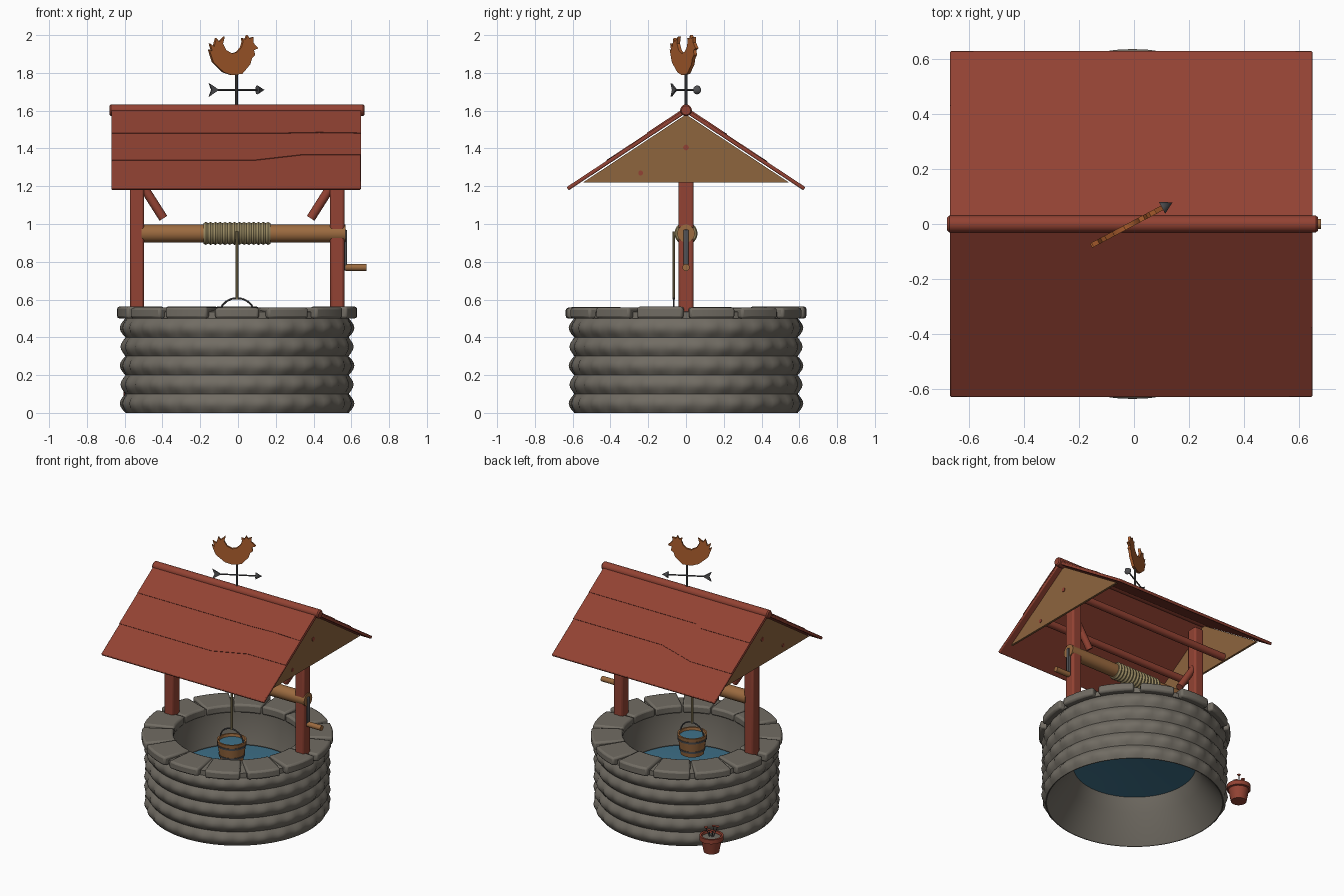
import bpy, bmesh, math, random
from mathutils import Vector, Matrix

if "Cube" in bpy.data.objects:
    bpy.data.objects.remove(bpy.data.objects["Cube"])

random.seed(4)
CX = -0.005


def mat(name, *rgb):
    m = bpy.data.materials.new(name)
    m.diffuse_color = (*rgb, 1)
    m.use_nodes = True
    m.node_tree.nodes["Principled BSDF"].inputs["Base Color"].default_value = m.diffuse_color
    return m


RED = mat("red painted wood", .29, .055, .033)
STONE = mat("grey stone", .165, .15, .125)
WOOD = mat("brown wood", .33, .145, .05)
PLANK = mat("tan plank", .27, .13, .048)
ORANGE = mat("orange metal", .42, .115, .027)
ROPE = mat("straw rope", .34, .27, .13)
WATER = mat("blue water", .05, .17, .26)
IRON = mat("dark iron", .085, .085, .09)


def make(name, bm, material, bevel=0, matrix=None):
    bmesh.ops.recalc_face_normals(bm, faces=bm.faces)
    me = bpy.data.meshes.new(name)
    bm.to_mesh(me)
    bm.free()
    me.materials.append(material)
    ob = bpy.data.objects.new(name, me)
    bpy.context.collection.objects.link(ob)
    if matrix:
        me.transform(matrix)
    if bevel:
        b = ob.modifiers.new("bevel", 'BEVEL')
        b.width, b.segments = bevel, 2
    return ob


def lathe(name, profile, material, at=(0, 0, 0), n=48, closed=False, rot=None):
    """Spin (radius, height) points around z; zero radius makes a cap centre."""
    bm = bmesh.new()
    rings = []
    for r, z in profile:
        k = 1 if r == 0 else n
        rings.append([bm.verts.new((r * math.cos(2 * math.pi * i / n),
                                    r * math.sin(2 * math.pi * i / n), z)) for i in range(k)])
    pairs = list(zip(rings, rings[1:])) + ([(rings[-1], rings[0])] if closed else [])
    for a, b in pairs:
        for i in range(n):
            j = (i + 1) % n
            q = [a[i % len(a)], a[j % len(a)], b[j % len(b)], b[i % len(b)]]
            bm.faces.new(list(dict.fromkeys(q)))
    return make(name, bm, material, matrix=Matrix.Translation(at) @ (rot or Matrix()))


def rod(name, a, b, r, material, r2=None, n=16):
    a, b = Vector(a), Vector(b)
    q = (b - a).to_track_quat('Z', 'Y').to_matrix().to_4x4()
    h = (b - a).length
    r2 = r if r2 is None else r2
    top = [(r2, h), (0, h)] if r2 else [(0, h)]
    return lathe(name, [(0, 0), (r, 0)] + top, material, a, n, rot=q)


def prism(name, pts, vec, material, bevel=0, matrix=None):
    """Extrude a polygon along a vector."""
    bm = bmesh.new()
    f = bm.faces.new([bm.verts.new(p) for p in pts])
    g = bmesh.ops.extrude_face_region(bm, geom=[f])
    vs = [v for v in g["geom"] if isinstance(v, bmesh.types.BMVert)]
    bmesh.ops.translate(bm, verts=vs, vec=vec)
    return make(name, bm, material, bevel, matrix)


def box(name, lo, hi, material, bevel=0):
    x, y, z = lo
    X, Y, Z = hi
    return prism(name, [(x, y, z), (X, y, z), (X, Y, z), (x, Y, z)], (0, 0, Z - z), material, bevel)


def pol(r, a, z=0):
    return (CX + r * math.cos(a), r * math.sin(a), z)


# Well wall: staggered bulging stones outside, smooth shaft inside
bm = bmesh.new()
N, ROWS, SUB = 112, 5, 6
rings = []
for k in range(ROWS * SUB + 1):
    row, t = divmod(k, SUB)
    bulge = math.sin(math.pi * t / SUB)
    ring = []
    for i in range(N):
        ang = 2 * math.pi * i / N
        side = abs(math.cos(14 * ang + (math.pi / 2 if row % 2 else 0)))
        ring.append(bm.verts.new(pol(.591 + bulge * (.014 + .016 * side), ang, .5 * k / (ROWS * SUB))))
    rings.append(ring)
for r, z in ((.43, .52), (.43, .4), (.405, .28), (.45, .18), (.585, 0)):
    rings.append([bm.verts.new(pol(r, 2 * math.pi * i / N, z)) for i in range(N)])
for a, b in zip(rings, rings[1:] + rings[:1]):
    for i in range(N):
        bm.faces.new((a[i], a[(i + 1) % N], b[(i + 1) % N], b[i]))
make("well_wall", bm, STONE)

# Rim: under ring and wedge stones with gaps opening outwards
lathe("rim_ring", [(.43, .5), (.6, .5), (.6, .535), (.43, .55)], STONE, (CX, 0, 0), 56, True)
S = 14
for s in range(S):
    mid = -math.pi / 2 + 2 * math.pi * s / S
    hi, ho = math.pi / S * .99, math.pi / S * random.uniform(.80, .9)
    inner = [pol(.425, mid + hi * t / 2, .5) for t in (-2, -1, 0, 1, 2)]
    outer = [pol(.637, mid + ho * t / 2, .5) for t in (2, 1, 0, -1, -2)]
    prism("rim_stone", inner + outer, (0, 0, .06 + random.uniform(-.004, .004)), STONE, .013)

lathe("well_water", [(.41, .275), (.3, .285), (.15, .295), (0, .3)], WATER, (CX, 0, 0))

# Posts, braces and roof beams
for s in (-1, 1):
    x = CX + s * .53
    box("post", (x - .038, -.04, .5), (x + .038, .04, 1.52), RED, .012)
    rod("brace", (CX + s * .53, 0, 1.25), (CX + s * .39, 0, 1.03), .024, RED)
    rod("roof_beam", (CX - .6, s * .2, 1.25), (CX + .6, s * .2, 1.25), .026, RED)

# Gable boards with knots
for s in (-1, 1):
    x = CX + s * .6
    prism("gable", [(x, -.545, 1.22), (x, .545, 1.22), (x, 0, 1.58)], (s * .015, 0, 0), PLANK)
    for y, z, r in ((-.24, 1.27, .013), (0, 1.405, .015)):
        rod("gable_knot", (x + s * .014, y, z), (x + s * .019, y, z), r, RED)

# Roof slopes: a slab plus stepped board layers, edges given as (x, distance from ridge)
L, R = -.67, .65
slope = math.atan2(.415, .63)
edges = {
    -1: [[(L, .20), (.25, .20), (.43, .195), (R, .20)],
         [(L, .415), (.08, .415), (.34, .37), (R, .37)]],
    1: [[(L, .21), (-.27, .21), (-.22, .19), (R, .19)],
        [(L, .425), (-.34, .425), (-.07, .375), (R, .375)]],
}
for s in (-1, 1):
    up = Vector((0, s * math.sin(slope), math.cos(slope)))

    def on_roof(x, d, lift):
        return Vector((x, s * d, 1.602 - d * math.tan(slope))) + up * lift
    prism("roof_slope", [on_roof(L, 0, -.012), on_roof(R, 0, -.012), on_roof(R, .628, -.012),
                         on_roof(L, .628, -.012)], up * .02, RED, .006)
    for i, e in enumerate(edges[s]):
        pts = [on_roof(L, 0, .006), on_roof(R, 0, .006)] + [on_roof(x, d, .006) for x, d in reversed(e)]
        prism("roof_boards", pts, up * (.009 - .0035 * i), RED)
ridge = [(0, 0), (.024, 0), (.031, .008), (.031, 1.342), (.024, 1.35), (0, 1.35)]
lathe("ridge_cap", ridge, RED, (-.68, 0, 1.602), 20, rot=Matrix.Rotation(math.pi / 2, 4, 'Y'))

# Axle, rope coil and crank
rod("axle", (-.51, 0, .95), (.57, 0, .95), .047, WOOD, n=24)
coils = 14
prof = [(0, 0)] + [(.061 if i % 2 else .054, .355 * i / (2 * coils)) for i in range(2 * coils + 1)] + [(0, .355)]
lathe("rope_coil", prof, ROPE, (-.183, 0, .95), 24, rot=Matrix.Rotation(math.pi / 2, 4, 'Y'))
box("crank_arm", (.56, -.013, .755), (.577, .013, .97), IRON, .005)
rod("crank_handle", (.57, 0, .77), (.68, 0, .77), .019, WOOD)

# Hanging bucket
BY = -.065
rod("rope", (CX, BY, .6), (CX, BY, .96), .007, ROPE, n=8)
lathe("bucket", [(0, .385), (.078, .385), (.1, .53), (.088, .53), (.084, .505), (0, .505)], WOOD, (CX, BY, 0), 24)
lathe("bucket_water", [(.087, .511), (0, .513)], WATER, (CX, BY, 0), 24)
for z in (.415, .49):
    r = .078 + (z - .385) * .152
    lathe("bucket_band", [(r, z), (r + .004, z), (r + .006, z + .014), (r + .001, z + .014)],
          IRON, (CX, BY, 0), 24, True)
arc = [(CX + .094 * math.cos(math.pi * i / 10), BY, .52 + .088 * math.sin(math.pi * i / 10)) for i in range(11)]
for a, b in zip(arc, arc[1:]):
    rod("bucket_handle", a, b, .005, IRON, n=8)

# Weather vane, turned about the pole
TURN = Matrix.Translation((-.008, 0, 0)) @ Matrix.Rotation(math.radians(28), 4, 'Z')
rod("vane_pole", (-.008, 0, 1.6), (-.008, 0, 1.81), .007, IRON, n=10)
rod("vane_arrow", TURN @ Vector((-.15, 0, 1.71)), TURN @ Vector((.14, 0, 1.71)), .005, IRON, n=8)
rod("arrow_tip", TURN @ Vector((.125, 0, 1.71)), TURN @ Vector((.168, 0, 1.71)), .024, IRON, 0, 12)
fletch = [(-.165, 1.745), (-.115, 1.715), (-.115, 1.705), (-.165, 1.675), (-.15, 1.71)]
prism("arrow_fletching", [(x, -.005, z) for x, z in fletch], (0, .01, 0), IRON, matrix=TURN)
bird = [(-.08, 1.803), (-.142, 1.855), (-.152, 1.88), (-.168, 1.925), (-.15, 1.915), (-.162, 1.955),
        (-.138, 1.94), (-.125, 1.985), (-.108, 1.965), (-.075, 1.992), (-.085, 1.955), (-.065, 1.92),
        (-.03, 1.903), (.0, 1.91), (.025, 1.935), (.035, 1.965), (.03, 1.985), (.05, 1.978),
        (.062, 2.0), (.075, 1.982), (.098, 1.99), (.096, 1.96), (.126, 1.93), (.1, 1.92),
        (.108, 1.895), (.09, 1.88), (.078, 1.845), (.03, 1.795), (-.03, 1.788)]
prism("vane_bird", [(x, -.009, z) for x, z in bird], (0, .018, 0), ORANGE, matrix=TURN)

# Flower pot behind the well
PX, PY = -.526, .456
lathe("flower_pot", [(0, 0), (.052, 0), (.068, .085), (.08, .088), (.08, .12), (.066, .12), (.062, .1), (0, .1)],
      RED, (PX, PY, 0), 24)
lathe("pot_soil", [(.064, .104), (0, .112)], STONE, (PX, PY, 0), 24)
for i in range(5):
    a = i * 2.4
    r = .02 + .006 * i
    x, y, z = PX + r * math.cos(a), PY + r * math.sin(a), .15 + .009 * i
    rod("flower_stem", (PX + .01 * math.cos(a), PY + .01 * math.sin(a), .1), (x, y, z), .003, IRON, n=6)
    lathe("flower_head", [(0, 0), (.008, .003), (.014, .01), (0, .008)], RED, (x, y, z - .004), 8)

# Smooth shading with sharp edges kept
for ob in bpy.context.scene.objects:
    ob.select_set(True)
    bpy.context.view_layer.objects.active = ob
bpy.ops.object.shade_smooth_by_angle(angle=math.radians(35))
